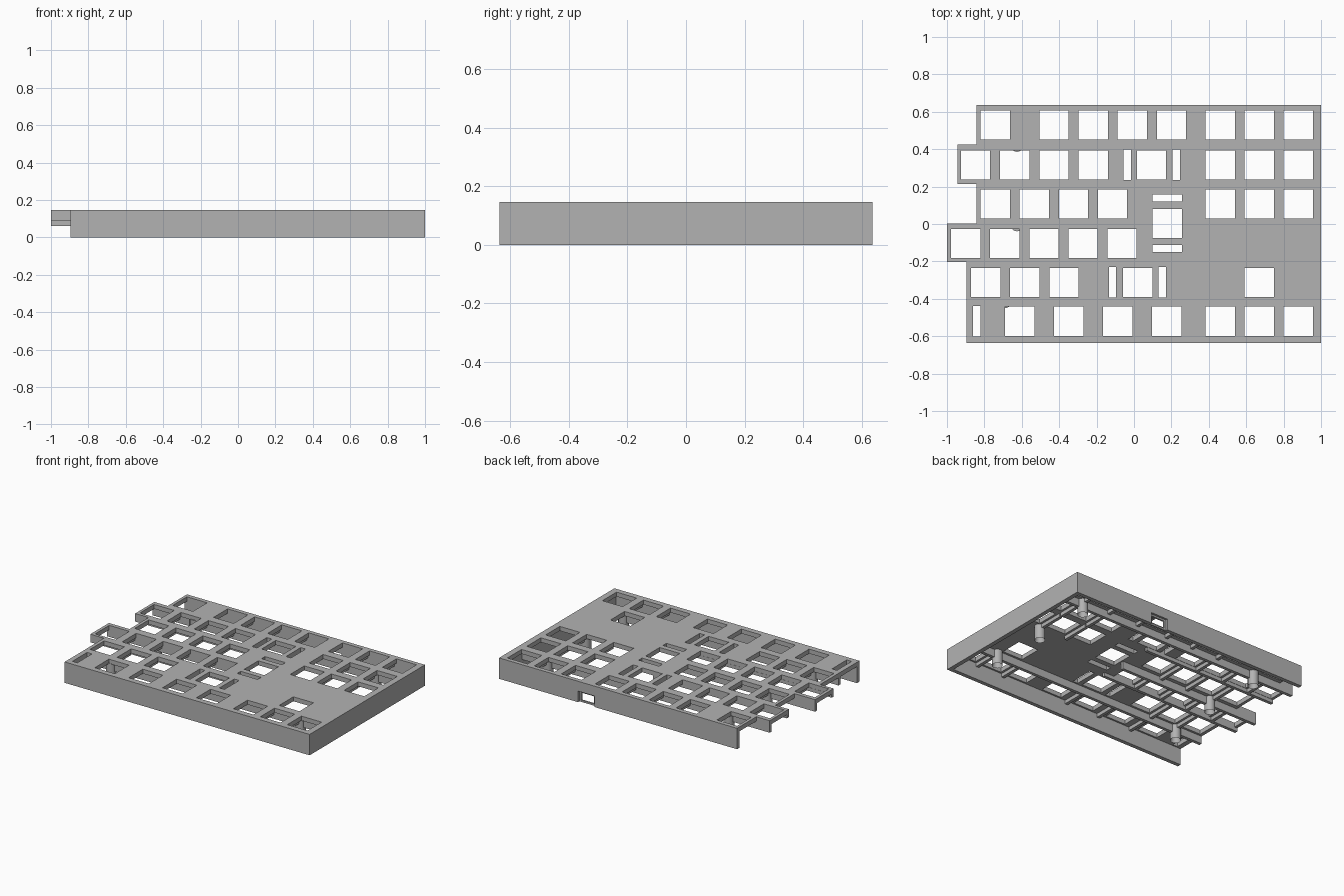
import bpy, bmesh
from mathutils import Matrix, Vector

cube = bpy.data.objects.get("Cube")
if cube:
    bpy.data.objects.remove(cube, do_unlink=True)

GREY = (0.45, 0.45, 0.45, 1)
mat = bpy.data.materials.new("plain grey")
mat.use_nodes = True
mat.diffuse_color = GREY
mat.node_tree.nodes["Principled BSDF"].inputs["Base Color"].default_value = GREY

TOP, UNDER = 0.146, 0.115      # plate top and underside
KEY, PITCH = 0.156, 0.209      # key opening and key spacing
STAB = 0.038                   # stabiliser slot width


def make(name, bm):
    bmesh.ops.recalc_face_normals(bm, faces=bm.faces)
    mesh = bpy.data.meshes.new(name)
    bm.to_mesh(mesh)
    bm.free()
    mesh.materials.append(mat)
    obj = bpy.data.objects.new(name, mesh)
    bpy.context.collection.objects.link(obj)
    return obj


def boxes(name, spans):
    """One object from a list of (x0, x1, y0, y1, z0, z1) boxes."""
    bm = bmesh.new()
    for x0, x1, y0, y1, z0, z1 in spans:
        m = Matrix.Translation(((x0 + x1) / 2, (y0 + y1) / 2, (z0 + z1) / 2))
        bmesh.ops.create_cube(bm, size=1, matrix=m @ Matrix.Diagonal((x1 - x0, y1 - y0, z1 - z0, 1)))
    return make(name, bm)


def carve(obj, cutter):
    mod = obj.modifiers.new("cut", "BOOLEAN")
    mod.operation, mod.solver, mod.object = "DIFFERENCE", "EXACT", cutter
    cutter.hide_render = True
    bpy.context.view_layer.update()
    mesh = bpy.data.meshes.new_from_object(obj.evaluated_get(bpy.context.evaluated_depsgraph_get()))
    obj.modifiers.clear()
    obj.data = mesh
    bpy.data.objects.remove(cutter, do_unlink=True)


# Key rows: centre height and key centres, back to front
PAD = [0.461, 0.670, 0.878]


def run(start, count):
    return [start + i * PITCH for i in range(count)]


rows = [
    (0.529, [-0.742] + run(-0.427, 4) + PAD),
    (0.316, run(-0.847, 2) + run(-0.427, 2) + [0.094] + PAD),
    (0.107, run(-0.742, 4) + PAD),
    (-0.104, run(-0.900, 5)),
    (-0.312, run(-0.793, 3) + [0.020, 0.670]),
    (-0.520, [-0.611, -0.349, -0.087, 0.175] + PAD),
]


def opening(x, y, w=KEY, h=KEY):
    return (x - w / 2, x + w / 2, y - h / 2, y + h / 2, 0.1, 0.2)


holes = [opening(x, y) for y, keys in rows for x in keys]
# Stabiliser slots beside the wide keys, and the tall two-row key
for x, y in [(-0.036, 0.316), (0.226, 0.316), (-0.114, -0.312), (0.151, -0.312), (-0.841, -0.520)]:
    holes.append(opening(x, y, STAB, 0.163))
holes.append(opening(0.178, 0.003))
for y in (0.138, -0.131):
    holes.append(opening(0.178, y, 0.158, STAB))

# Case body: staggered outline, open on the stepped side
outline = [(1, -0.637), (1, 0.637), (-0.841, 0.637), (-0.841, 0.425), (-0.945, 0.425),
           (-0.945, 0.214), (-0.841, 0.214), (-0.841, 0.002), (-1, 0.002),
           (-1, -0.203), (-0.895, -0.203), (-0.895, -0.637)]
bm = bmesh.new()
face = bm.faces.new([bm.verts.new((x, y, 0)) for x, y in outline])
ext = bmesh.ops.extrude_face_region(bm, geom=[face])
bmesh.ops.translate(bm, vec=Vector((0, 0, TOP)),
                    verts=[v for v in ext["geom"] if isinstance(v, bmesh.types.BMVert)])
case = make("case_body", bm)
carve(case, boxes("cavity_cutter", [(-1.2, 0.97, -0.61, 0.61, -0.1, UNDER)]))
carve(case, boxes("key_cutter", holes))
# Cable port: outer recess with a smaller opening through the wall
carve(case, boxes("recess_cutter", [(0.26, 0.39, 0.622, 0.7, -0.1, 0.077)]))
carve(case, boxes("port_cutter", [(0.275, 0.375, 0.58, 0.7, 0.012, 0.065)]))

# Deep beams under every other row boundary
T = 0.011
boxes("long_beams", [(x0, x1, y - T, y + T, 0.062, UNDER) for x0, x1, y in
                     [(-0.945, 0.97, 0.414), (-1, 0.09, -0.009), (-0.895, 0.97, -0.416)]])

# Shallow ribs: long ones between the beams, short ones between neighbouring keys
ribs = [(-0.945, 0.09, 0.214, 0.236, 0.09, UNDER), (-1, 0.09, -0.203, -0.181, 0.09, UNDER)]
for y, keys in rows:
    for a, b in zip(keys, keys[1:]):
        if b - a < 0.27:
            x = (a + b) / 2
            ribs.append((x - T, x + T, y - 0.1, y + 0.1, 0.09, UNDER))
boxes("short_ribs", ribs)

# Screw posts with blind holes
for i, (x, y) in enumerate([(0.774, 0.42), (0.774, 0.0), (0.774, -0.416),
                            (-0.626, 0.42), (-0.626, -0.005), (-0.69, -0.416)]):
    bm = bmesh.new()
    bmesh.ops.create_cone(bm, cap_ends=True, segments=24, radius1=0.034, radius2=0.034,
                          depth=0.105, matrix=Matrix.Translation((x, y, 0.0675)))
    bm.normal_update()
    bottom = [f for f in bm.faces if f.normal.z < -0.9]
    bmesh.ops.inset_region(bm, faces=bottom, thickness=0.016)
    bmesh.ops.translate(bm, vec=(0, 0, 0.07), verts=bottom[0].verts)
    post = make(f"screw_post_{i + 1}", bm)
    bpy.ops.object.select_all(action="DESELECT")
    post.select_set(True)
    bpy.context.view_layer.objects.active = post
    bpy.ops.object.shade_smooth_by_angle()
